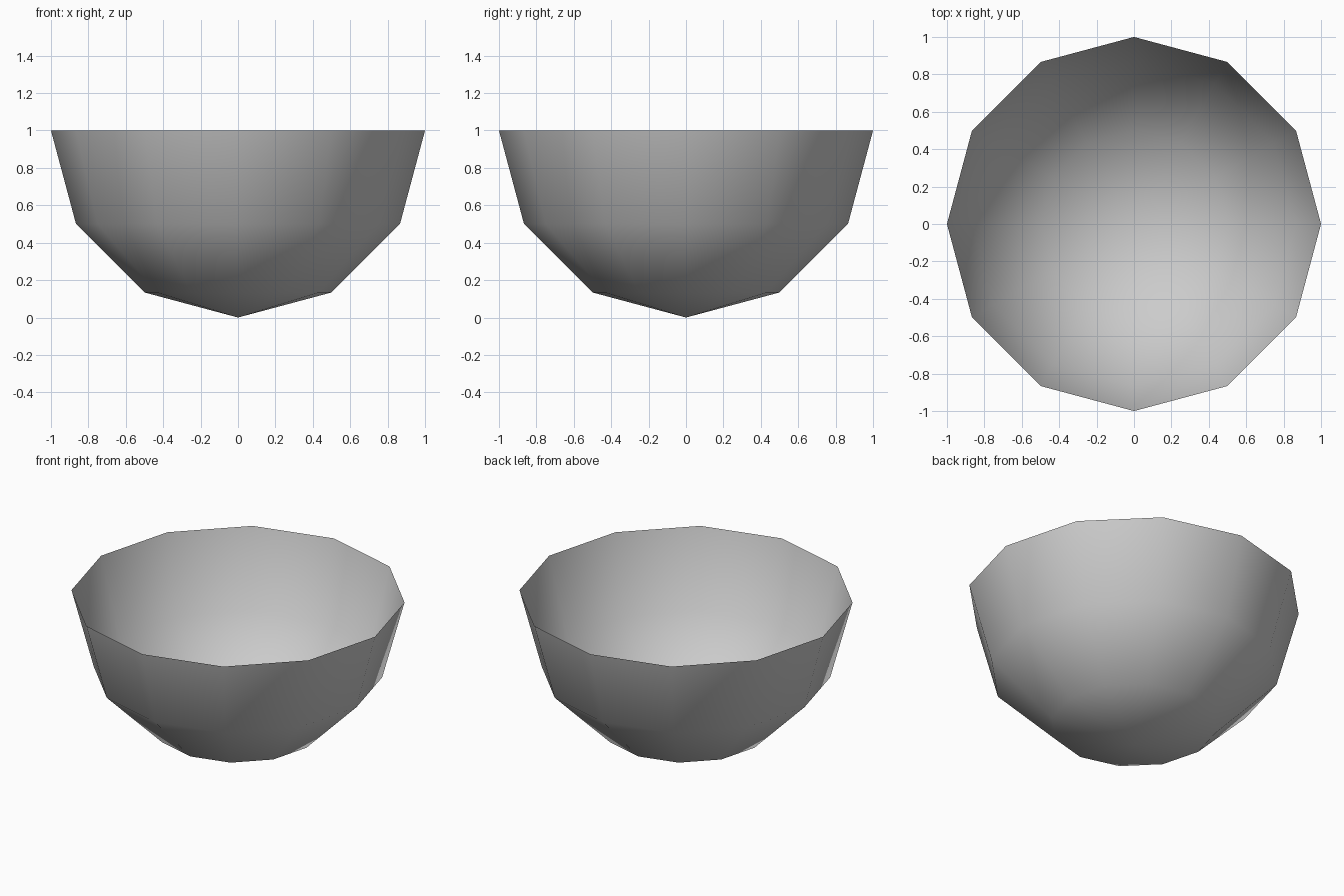
import bpy, bmesh

if "Cube" in bpy.data.objects:
    bpy.data.objects.remove(bpy.data.objects["Cube"])

# Bowl: lower half of a 12-sided, 6-ring sphere, open at the rim
bm = bmesh.new()
bmesh.ops.create_uvsphere(bm, u_segments=12, v_segments=6, radius=1.0)
bmesh.ops.delete(bm, geom=[v for v in bm.verts if v.co.z > 0.01], context='VERTS')
bmesh.ops.translate(bm, verts=bm.verts, vec=(0, 0, 1))

# Soft shading over the whole shell
for f in bm.faces:
    f.smooth = True

mesh = bpy.data.meshes.new("bowl")
bm.to_mesh(mesh)
bm.free()
bowl = bpy.data.objects.new("bowl", mesh)
bpy.context.collection.objects.link(bowl)
